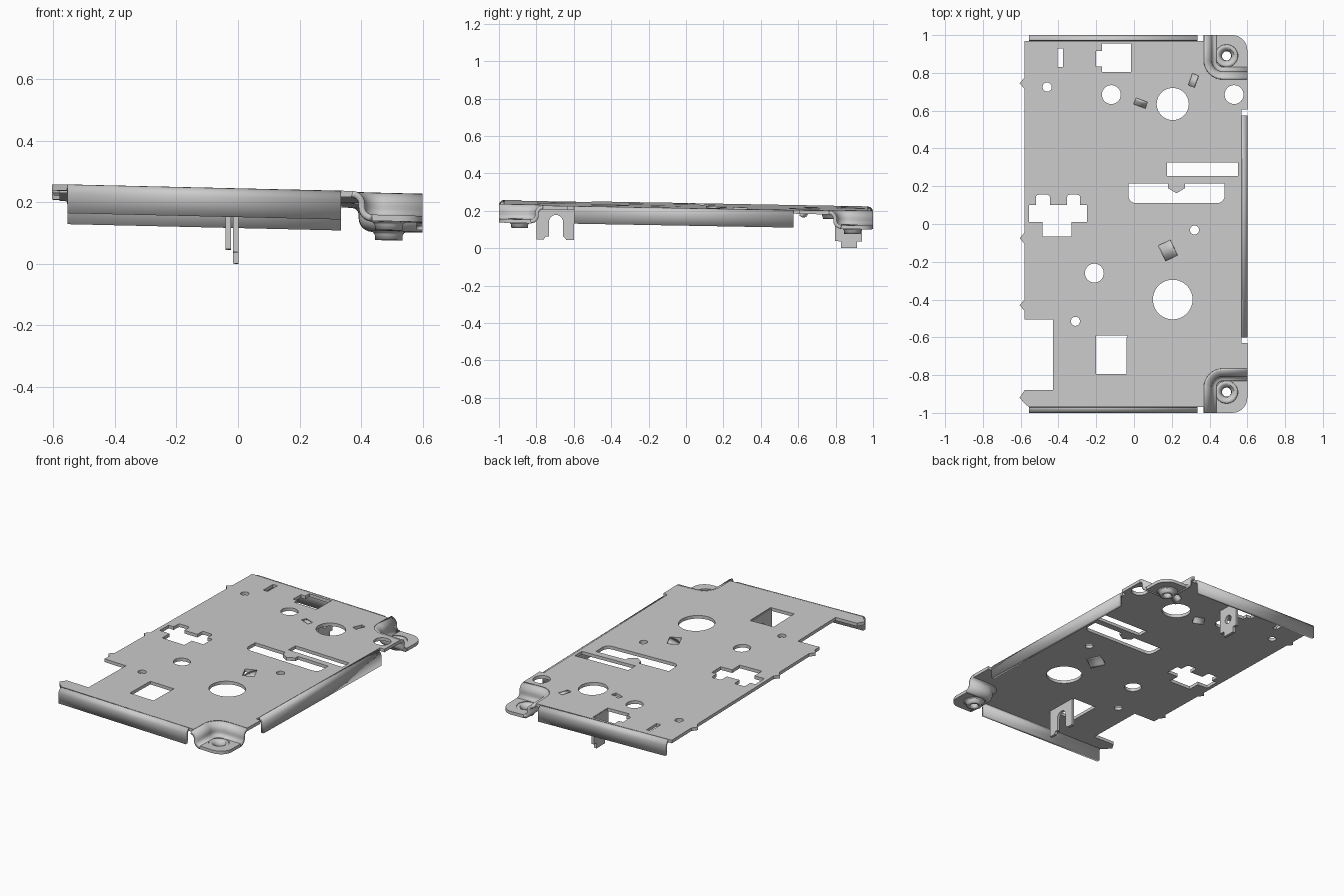
import bpy, bmesh
from math import sin, cos, pi, radians
from mathutils import Matrix

if "Cube" in bpy.data.objects:
    bpy.data.objects.remove(bpy.data.objects["Cube"])

T = 0.02                 # sheet thickness
MID = 0.218              # mid-plane height of the main plate
PAD = 0.142              # mid-plane height of the lowered ears
W = 0.065                # width of the S-bend around the ears
SHEAR = Matrix(((1, 0, 0, 0), (0, 1, 0, 0), (-.023, -.018, 1, 0), (0, 0, 0, 1)))  # slight tilt


def finish(ob):
    bpy.ops.object.select_all(action='DESELECT')
    ob.select_set(True)
    bpy.context.view_layer.objects.active = ob
    if ob.type == 'CURVE':
        bpy.ops.object.convert(target='MESH')
    return bpy.context.view_layer.objects.active


def smooth(ob):
    finish(ob)
    bpy.ops.object.shade_smooth_by_angle(angle=radians(35))


def cutout(name, loops, place, thick=T):
    """Flat sheet from an outline and hole loops."""
    cu = bpy.data.curves.new(name, 'CURVE')
    cu.dimensions, cu.fill_mode, cu.extrude = '2D', 'BOTH', thick / 2
    for lp in loops:
        sp = cu.splines.new('POLY')
        sp.points.add(len(lp) - 1)
        for p, (x, y) in zip(sp.points, lp):
            p.co = (x, y, 0, 1)
        sp.use_cyclic_u = True
    ob = bpy.data.objects.new(name, cu)
    bpy.context.collection.objects.link(ob)
    ob = finish(ob)
    bm = bmesh.new()
    bm.from_mesh(ob.data)
    bmesh.ops.remove_doubles(bm, verts=bm.verts, dist=1e-5)
    bmesh.ops.recalc_face_normals(bm, faces=bm.faces)
    bm.to_mesh(ob.data)
    bm.free()
    ob.data.transform(SHEAR @ place)
    smooth(ob)


def sheet(name, rows, closed=False):
    """Bent sheet: a grid of mid-surface points given thickness."""
    n = len(rows[0])
    faces = [(i * n + j, i * n + (j + 1) % n, (i + 1) * n + (j + 1) % n, (i + 1) * n + j)
             for i in range(len(rows) - 1) for j in range(n if closed else n - 1)]
    me = bpy.data.meshes.new(name)
    me.from_pydata([p for r in rows for p in r], [], faces)
    me.transform(SHEAR)
    ob = bpy.data.objects.new(name, me)
    bpy.context.collection.objects.link(ob)
    m = ob.modifiers.new('thickness', 'SOLIDIFY')
    m.thickness, m.offset = T, 0
    m.use_even_offset = True
    smooth(ob)


def arc(cx, cy, r, a0, a1, n=8):
    return [(cx + r * cos(radians(a0 + (a1 - a0) * i / n)),
             cy + r * sin(radians(a0 + (a1 - a0) * i / n))) for i in range(n + 1)]


def circle(x, y, r, n=40):
    return arc(x, y, r, 0, 360 * (n - 1) / n, n - 1)


def rect(x0, x1, y0, y1):
    return [(x0, y0), (x1, y0), (x1, y1), (x0, y1)]


def turned(cx, cy, l, w, ang):
    a = radians(ang)
    return [(cx + u * cos(a) - v * sin(a), cy + u * sin(a) + v * cos(a))
            for u, v in rect(-l / 2, l / 2, -w / 2, w / 2)]


def ear_path(d, end=-1.0):
    """Rounded L-path around the front ear, offset by d towards the ear."""
    return [(0.6, -0.765 - d)] + arc(0.47, -0.865, 0.1 - d, 90, 180) + [(0.37 + d, end)]


def flip(pts):
    return [(x, -y) for x, y in pts]


def up(z):
    return Matrix.Translation((0, 0, z))


# main plate outline, counter-clockwise from the front ear
edge = [(0.57, -0.6), (0.57, -0.63), (0.6, -0.63)] + ear_path(0, -0.97)
back = [(0.57, 0.575), (0.57, 0.605), (0.6, 0.605)] + flip(ear_path(0, -0.97))
spike = lambda y: [(-0.58, y - .03), (-0.605, y), (-0.58, y + .03)]
outline = edge + [(-0.555, -0.97), (-0.58, -0.95), (-0.605, -0.92), (-0.58, -0.88),
                  (-0.43, -0.88), (-0.43, -0.505), (-0.58, -0.505)]
outline += spike(-0.43) + spike(-0.075) + spike(0.745) + [(-0.58, 0.97)] + back[::-1]

# openings in the plate
holes = [circle(x, y, r) for x, y, r in (
    (.205, .635, .085), (.205, -.4, .105), (-.12, .685, .05), (.53, .685, .05),
    (-.21, -.26, .05), (-.46, .725, .024), (-.31, -.515, .024), (.32, -.032, .024))]
holes += [rect(-.405, -.375, .83, .93), rect(.175, .55, .255, .325), rect(-.2, -.035, -.795, -.59)]
holes.append([(-.17, .805), (-.015, .805), (-.015, .955), (-.17, .955),
              (-.17, .915), (-.2, .915), (-.2, .835), (-.17, .835)])
holes.append(arc(.01, .15, .04, 180, 270) + arc(.44, .15, .04, 270, 360) +
             [(.48, .215), (.27, .215), (.27, .19), (.225, .163), (.18, .19), (.18, .215), (-.03, .215)])
holes.append([(-.485, -.065), (-.33, -.065), (-.33, .01), (-.25, .01), (-.25, .1), (-.285, .1)] +
             arc(-.3, .14, .015, 0, 90, 4) + arc(-.34, .14, .015, 90, 180, 4) +
             [(-.355, .1), (-.445, .1)] +
             arc(-.46, .14, .015, 0, 90, 4) + arc(-.505, .14, .015, 90, 180, 4) +
             [(-.52, .1), (-.555, .1), (-.555, .01), (-.485, .01)])
louvers = [(.18, -.14, .07, .09, 25), (.035, .64, .035, .065, 70), (.315, .76, .035, .065, -20)]
holes += [turned(*l) for l in louvers]
cutout('main_plate', [outline] + holes, up(MID))

# small lanced flaps dipping below the plate
for k, (cx, cy, l, w, ang) in enumerate(louvers):
    a, rows = radians(ang), []
    for i in range(7):
        u, z = l * (.5 - i / 6), MID - .035 * (i / 6) ** 1.5
        rows.append([(cx + u * cos(a) - v * sin(a), cy + u * sin(a) + v * cos(a), z)
                     for v in (-w / 2, w / 2)])
    sheet(f'lanced_flap_{k}', rows)

# bent-down flanges: front, back and right side
bend = [(.02 * sin(i * pi / 12), MID - .02 + .02 * cos(i * pi / 12)) for i in range(7)] + [(.02, .134)]
for name, s in (('front_flange', -1), ('back_flange', 1)):
    sheet(name, [[(x, s * (.97 + u), z) for x in (-.555, .335)] for u, z in bend])
sheet('side_flange', [[(.57 + u, y, z) for y in (-.6, .575)] for u, z in bend])

# lowered corner ears: S-bend wall, flat pad and flared screw boss
r = W / 2
s_bend = ([(r * sin(i * pi / 12), MID - r + r * cos(i * pi / 12)) for i in range(7)] +
          [(W - r * cos(i * pi / 12), PAD + r - r * sin(i * pi / 12)) for i in range(7)])
boss = [(.06, PAD), (.046, PAD - .004), (.036, PAD - .016), (.034, .105)]
for name, s in (('front', 1), ('back', -1)):
    sheet(name + '_ear_wall', [[(x, s * y, z) for x, y in ear_path(d, -1)] for d, z in s_bend])
    pad = [(x, s * y) for x, y in ear_path(W) + arc(.52, -.92, .08, 270, 360)]
    cutout(name + '_ear_pad', [pad, circle(.49, -.89 * s, .06)], up(PAD))
    sheet(name + '_screw_boss', [[(x, y, z) for x, y in circle(.49, -.89 * s, q)] for q, z in boss], True)


# vertical tabs drawn in the y-z plane
def upright(x):
    return Matrix(((0, 0, 1, x), (1, 0, 0, 0), (0, 1, 0, 0), (0, 0, 0, 1)))


fork = ([(-.8, .222), (-.8, .033), (-.76, .033), (-.75, .05), (-.733, .05)] +
        arc(-.695, .127, .038, 180, 0, 12) +
        [(-.657, .05), (-.64, .033), (-.6, .033), (-.6, .222)])
cutout('fork_tab', [fork], upright(-.031), .018)
tab = [(.797, .222), (.797, .052), (.83, .052), (.83, .0165), (.915, .0165),
       (.915, .052), (.942, .052), (.942, .222)]
cutout('eye_tab', [tab, circle(.87, .12, .027)], upright(-.007), .018)
